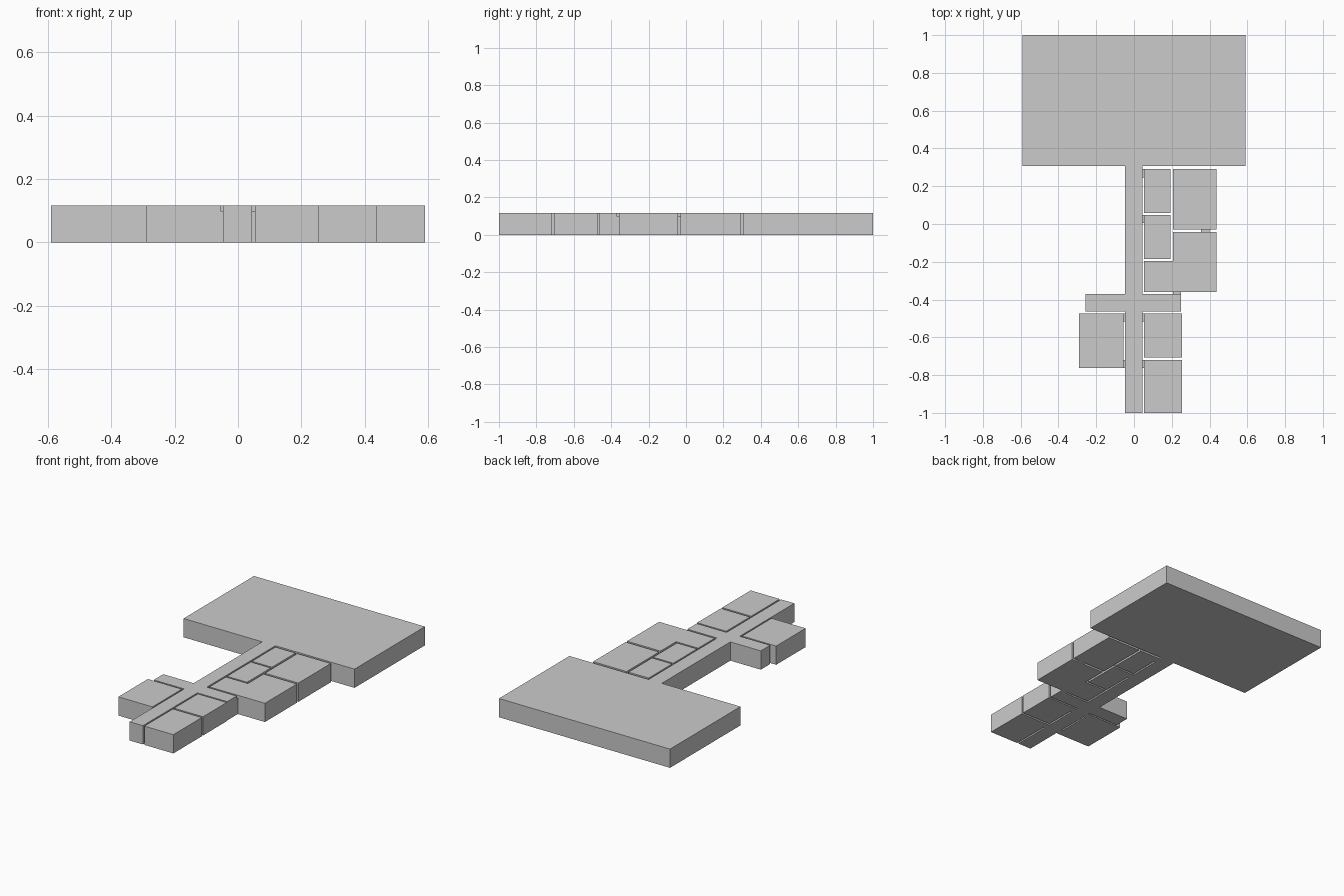
import bpy, bmesh

if "Cube" in bpy.data.objects:
    bpy.data.objects.remove(bpy.data.objects["Cube"])

WALL_H = 0.117   # height of all rooms
DOOR_H = 0.099   # height of the door links in the gaps


def prism(name, outline, height):
    """Extrude a counter-clockwise floor outline upwards from z = 0."""
    bm = bmesh.new()
    face = bm.faces.new([bm.verts.new((x, y, 0)) for x, y in outline])
    top = bmesh.ops.extrude_face_region(bm, geom=[face])["geom"]
    verts = [g for g in top if isinstance(g, bmesh.types.BMVert)]
    bmesh.ops.translate(bm, verts=verts, vec=(0, 0, height))
    bmesh.ops.recalc_face_normals(bm, faces=bm.faces)
    mesh = bpy.data.meshes.new(name)
    bm.to_mesh(mesh)
    bm.free()
    obj = bpy.data.objects.new(name, mesh)
    bpy.context.collection.objects.link(obj)
    return obj


def block(name, x0, x1, y0, y1, height):
    return prism(name, [(x0, y0), (x1, y0), (x1, y1), (x0, y1)], height)


# Shared grid lines of the plan
CL, CR = -0.047, 0.044         # corridor sides
RL, RR = -0.056, 0.054         # room faces next to the corridor
HALL_Y = 0.306                 # front wall of the hall
CROSS_T, CROSS_B = -0.37, -0.463
WING_B = -0.359                # front wall of the east wing

# Main hall, corridor and cross passage as one connected space
prism("hall_and_corridors", [
    (CL, -1), (CR, -1), (CR, CROSS_B), (0.25, CROSS_B), (0.25, CROSS_T),
    (CR, CROSS_T), (CR, HALL_Y), (0.59, HALL_Y), (0.59, 1), (-0.59, 1),
    (-0.59, HALL_Y), (CL, HALL_Y), (CL, CROSS_T), (-0.257, CROSS_T),
    (-0.257, CROSS_B), (CL, CROSS_B)], WALL_H)

# Rectangular rooms: x0, x1, y0, y1
rooms = {
    "small_room_back": (RR, 0.193, 0.059, 0.291),
    "small_room_front": (RR, 0.193, -0.186, 0.048),
    "east_room": (0.206, 0.437, -0.029, 0.291),
    "south_east_room": (RR, 0.254, -0.707, -0.473),
    "south_end_room": (RR, 0.254, -1, -0.719),
    "west_room": (-0.291, RL, -0.763, -0.473),
}
for name, r in rooms.items():
    block(name, *r, WALL_H)

# L-shaped room wrapping round the small rooms
prism("corner_room", [
    (RR, WING_B), (0.437, WING_B), (0.437, -0.043), (0.206, -0.043),
    (0.206, -0.197), (RR, -0.197)], WALL_H)

# Door links bridging the wall gaps
doors = {
    "small_back_door": (CR, RR, 0.246, 0.291),
    "small_front_door": (CR, RR, 0.004, 0.048),
    "east_door": (0.355, 0.40, -0.043, -0.029),
    "corner_door": (0.206, 0.25, CROSS_T, WING_B),
    "south_east_door": (CR, RR, -0.517, -0.473),
    "south_end_door": (CR, RR, -0.763, -0.719),
    "west_door_back": (RL, CL, -0.517, -0.473),
    "west_door_front": (RL, CL, -0.763, -0.719),
}
for name, d in doors.items():
    block(name, *d, DOOR_H)
